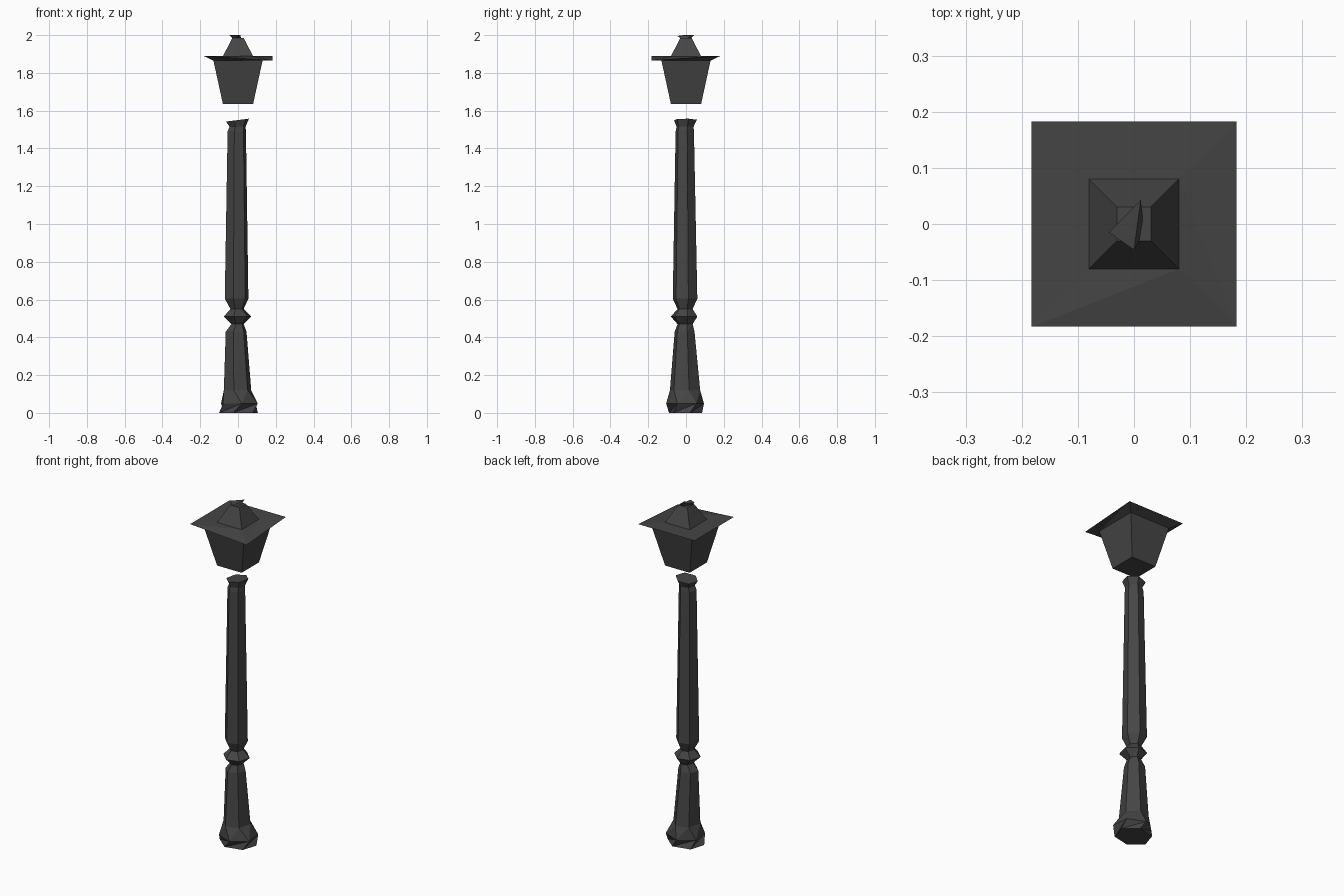
import bpy
from math import cos, sin, tau

cube = bpy.data.objects.get("Cube")
if cube:
    bpy.data.objects.remove(cube)

iron = bpy.data.materials.new("dark_iron")
iron.use_nodes = True
colour = (0.06, 0.06, 0.06, 1)
iron.diffuse_color = colour
iron.node_tree.nodes["Principled BSDF"].inputs["Base Color"].default_value = colour


def add_mesh(name, verts, faces):
    mesh = bpy.data.meshes.new(name)
    mesh.from_pydata(verts, [], faces)
    mesh.materials.append(iron)
    obj = bpy.data.objects.new(name, mesh)
    bpy.context.collection.objects.link(obj)
    return obj


def loft(name, rings, bottom=True, top=True):
    """Join equal-sized rings of points with flat faces."""
    n = len(rings[0])
    verts = [p for ring in rings for p in ring]
    faces = []
    for k in range(len(rings) - 1):
        a, b = k * n, (k + 1) * n
        for i in range(n):
            j = (i + 1) % n
            faces += [(a + i, a + j, b + j), (a + i, b + j, b + i)]
    if bottom:
        faces.append(tuple(reversed(range(n))))
    if top:
        faces.append(tuple(range(len(verts) - n, len(verts))))
    return add_mesh(name, verts, faces)


def square(half, z):
    return [(x * half, y * half, z) for x, y in ((-1, -1), (1, -1), (1, 1), (-1, 1))]


def hexagon(z, left, right, front, back, turn, tilt=0):
    """Six-sided ring stretched to the given limits."""
    angles = [tau * (i + turn) / 6 for i in range(6)]
    xs, ys = [cos(a) for a in angles], [sin(a) for a in angles]

    def fit(v, values, low, high):
        return low + (high - low) * (v - min(values)) / (max(values) - min(values))
    return [(fit(x, xs, left, right), fit(y, ys, front, back), z + tilt * x)
            for x, y in zip(xs, ys)]


# Worn, slightly crooked post
T = 0.25
loft("post_base", [
    hexagon(0, -.1, .105, -.09, .085, T),
    hexagon(.05, -.09, .105, -.105, .095, .6),
    hexagon(.12, -.075, .07, -.085, .075, T)], top=False)
loft("post_lower_shaft", [
    hexagon(.12, -.075, .07, -.085, .075, T),
    hexagon(.43, -.065, .045, -.06, .045, T),
    hexagon(.47, -.035, .03, -.045, .035, T)], False, False)
loft("post_collar", [
    hexagon(.47, -.035, .03, -.045, .035, T),
    hexagon(.51, -.075, .07, -.08, .06, T),
    hexagon(.55, -.04, .03, -.045, .035, T)], False, False)
loft("post_upper_shaft", [
    hexagon(.55, -.04, .03, -.045, .035, T),
    hexagon(.605, -.07, .055, -.07, .06, T),
    hexagon(1.49, -.055, .042, -.055, .042, T)], False, False)
loft("post_cap", [
    hexagon(1.49, -.055, .042, -.055, .042, T),
    hexagon(1.515, -.045, .04, -.05, .04, T),
    hexagon(1.55, -.063, .058, -.063, .057, T, .008)], bottom=False)

# Tapered lantern body
loft("lantern_body", [square(.08, 1.635), square(.13, 1.865)], top=False)

# Thin brim with one drooping corner
outer = square(.183, 1.89)
outer[1] = (.183, -.183, 1.865)
loft("lantern_brim", [square(.13, 1.865), outer, square(.08, 1.888)], False, False)

# Roof and broken finial
loft("lantern_roof", [square(.08, 1.888), square(.03, 1.985)], bottom=False)
add_mesh("finial", [
    (-.02, -.015, 1.975), (.018, -.015, 1.975), (.005, .02, 1.975),
    (-.045, -.015, 2), (0, -.046, 1.995), (.012, .043, 2)],
    [(0, 2, 1), (0, 1, 4), (0, 4, 3), (1, 2, 5), (1, 5, 4),
     (2, 0, 3), (2, 3, 5), (3, 4, 5)])
